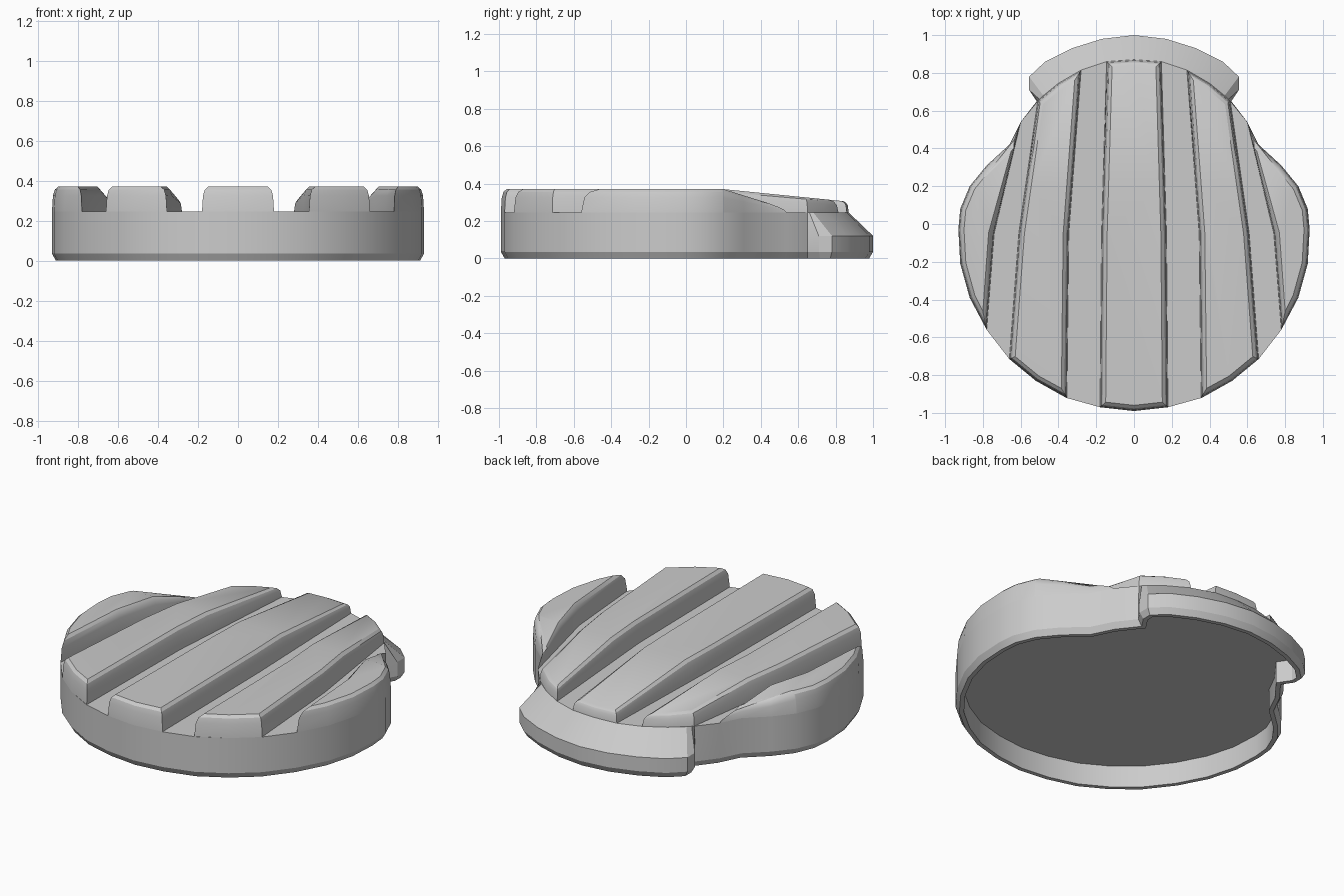
import bpy, bmesh, math
from mathutils import Vector

if "Cube" in bpy.data.objects:
    bpy.data.objects.remove(bpy.data.objects["Cube"])

FLOOR = 0.245   # level of the grooves between ribs
TOP = 0.37      # level of the rib tops


def inset(pts, d):
    """Offset a counter-clockwise loop inwards with mitred corners."""
    out = []
    n = len(pts)
    for i in range(n):
        p, a, b = Vector(pts[i]), Vector(pts[i - 1]), Vector(pts[(i + 1) % n])
        e1, e2 = (p - a).normalized(), (b - p).normalized()
        n1, n2 = Vector((-e1.y, e1.x)), Vector((-e2.y, e2.x))
        m = (n1 + n2).normalized()
        out.append(tuple(p + m * d / max(m.dot(n1), 0.3)))
    return out


def mirrored(half):
    """Right half running front to back, both ends on x = 0."""
    return half + [(-x, y) for x, y in half[-2:0:-1]]


def loft(bm, rings, cap_start, cap_end):
    """Skin a stack of (loop, z) rings."""
    loops = [[bm.verts.new((x, y, z)) for x, y in pts] for pts, z in rings]
    for a, b in zip(loops, loops[1:]):
        for i in range(len(a)):
            j = (i + 1) % len(a)
            bm.faces.new((a[i], a[j], b[j], b[i]))
    if cap_start:
        bm.faces.new(loops[0][::-1])
    if cap_end:
        bm.faces.new(loops[-1])


def finish(bm, name, recalc=True):
    if recalc:
        bmesh.ops.recalc_face_normals(bm, faces=bm.faces[:])
    me = bpy.data.meshes.new(name)
    bm.to_mesh(me)
    bm.free()
    ob = bpy.data.objects.new(name, me)
    bpy.context.collection.objects.link(ob)
    bpy.ops.object.select_all(action='DESELECT')
    ob.select_set(True)
    bpy.context.view_layer.objects.active = ob
    bpy.ops.object.shade_smooth_by_angle(angle=math.radians(28))


# Shell base: hollow body with a sloping hinge flange at the back
side = [(0, -.99), (.18, -.97), (.36, -.92), (.52, -.83), (.66, -.715), (.78, -.56),
        (.87, -.39), (.92, -.21), (.93, -.03), (.92, .08), (.87, .2), (.78, .31),
        (.66, .42), (.6, .54)]
flange = [(.515, .65), (.555, .71), (.555, .78), (.47, .86), (.33, .93), (.17, .98), (0, 1)]
shoulder = [(.51, .65), (.50, .66), (.48, .68), (.40, .745), (.28, .815), (.145, .86), (0, .87)]
low, high = mirrored(side + flange), mirrored(side + shoulder)
bm = bmesh.new()
loft(bm, [(inset(low, .045), .13), (inset(low, .045), 0), (inset(low, .02), 0),
          (low, .035), (low, .12), (high, FLOOR)], True, True)
finish(bm, "shell_base")


def rib(name, pts, fall):
    """Raised rib with rounded shoulders, falling away towards the back."""
    bm = bmesh.new()
    loft(bm, [(pts, FLOOR), (inset(pts, .005), .325),
              (inset(pts, .014), .355), (inset(pts, .03), TOP)], False, True)
    bmesh.ops.bisect_plane(bm, geom=bm.verts[:] + bm.edges[:] + bm.faces[:],
                           plane_co=(0, .2, 0), plane_no=(0, 1, 0))
    for v in bm.verts:
        k = max(1 - fall * max(v.co.y - .2, 0), .06)
        v.co.z = FLOOR + (v.co.z - FLOOR) * k
    finish(bm, name, recalc=False)


# Ribs
rib("center_rib", mirrored([(0, -.99), (.18, -.97), (.172, -.05), (.145, .86), (0, .87)]), .8)
middle = [(.355, -.92), (.52, -.83), (.66, -.715), (.61, -.05), (.51, .65),
          (.40, .745), (.28, .815), (.345, -.05)]
outer = side[5:] + [(.74, -.05)]
for label, pts, fall in (("middle_rib", middle, .8), ("outer_rib", outer, 2.5)):
    rib(label + "_right", pts, fall)
    rib(label + "_left", [(-x, y) for x, y in reversed(pts)], fall)
